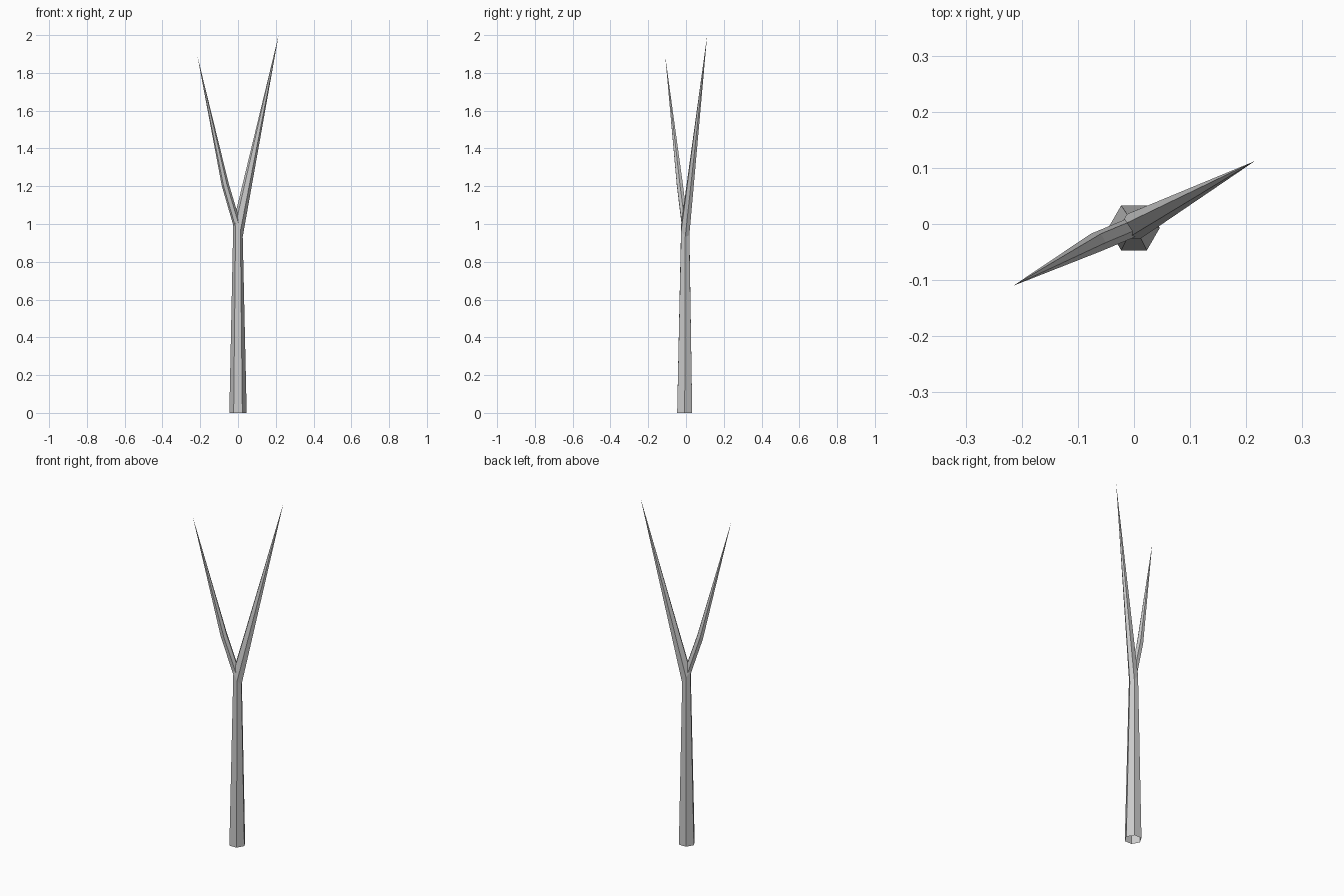
import bpy, bmesh, math
from mathutils import Vector

if "Cube" in bpy.data.objects:
    bpy.data.objects.remove(bpy.data.objects["Cube"])


def tapered_limb(name, rings, tip):
    """Open six-sided tube; ring = (centre, radius, z slope along x, along y)."""
    bm = bmesh.new()
    loops = []
    for c, r, sx, sy in rings:
        loop = []
        for i in range(6):
            a = math.radians(60 * i)
            dx, dy = r * math.cos(a), r * math.sin(a)
            loop.append(bm.verts.new(Vector(c) + Vector((dx, dy, sx * dx + sy * dy))))
        loops.append(loop)
    for lo, hi in zip(loops, loops[1:]):
        for i in range(6):
            j = (i + 1) % 6
            bm.faces.new((lo[i], lo[j], hi[j], hi[i]))
    # pointed end
    end = bm.verts.new(tip)
    for i in range(6):
        bm.faces.new((loops[-1][i], loops[-1][(i + 1) % 6], end))
    mesh = bpy.data.meshes.new(name)
    bm.to_mesh(mesh)
    bm.free()
    obj = bpy.data.objects.new(name, mesh)
    bpy.context.collection.objects.link(obj)
    return obj


# Trunk running on into the taller right-hand branch
tapered_limb("trunk_and_right_branch", [
    ((0.0, -0.007, 0), 0.046, 0, 0),
    ((0.0, -0.004, 0.97), 0.025, -1.5, -0.5),
], (0.215, 0.112, 2.0))

# Shorter left-hand branch, bent part way up
tapered_limb("left_branch", [
    ((-0.006, -0.007, 1.0), 0.018, 0.6, 0.2),
    ((-0.068, -0.033, 1.21), 0.018, 0.4, 0.2),
], (-0.215, -0.11, 1.89))
